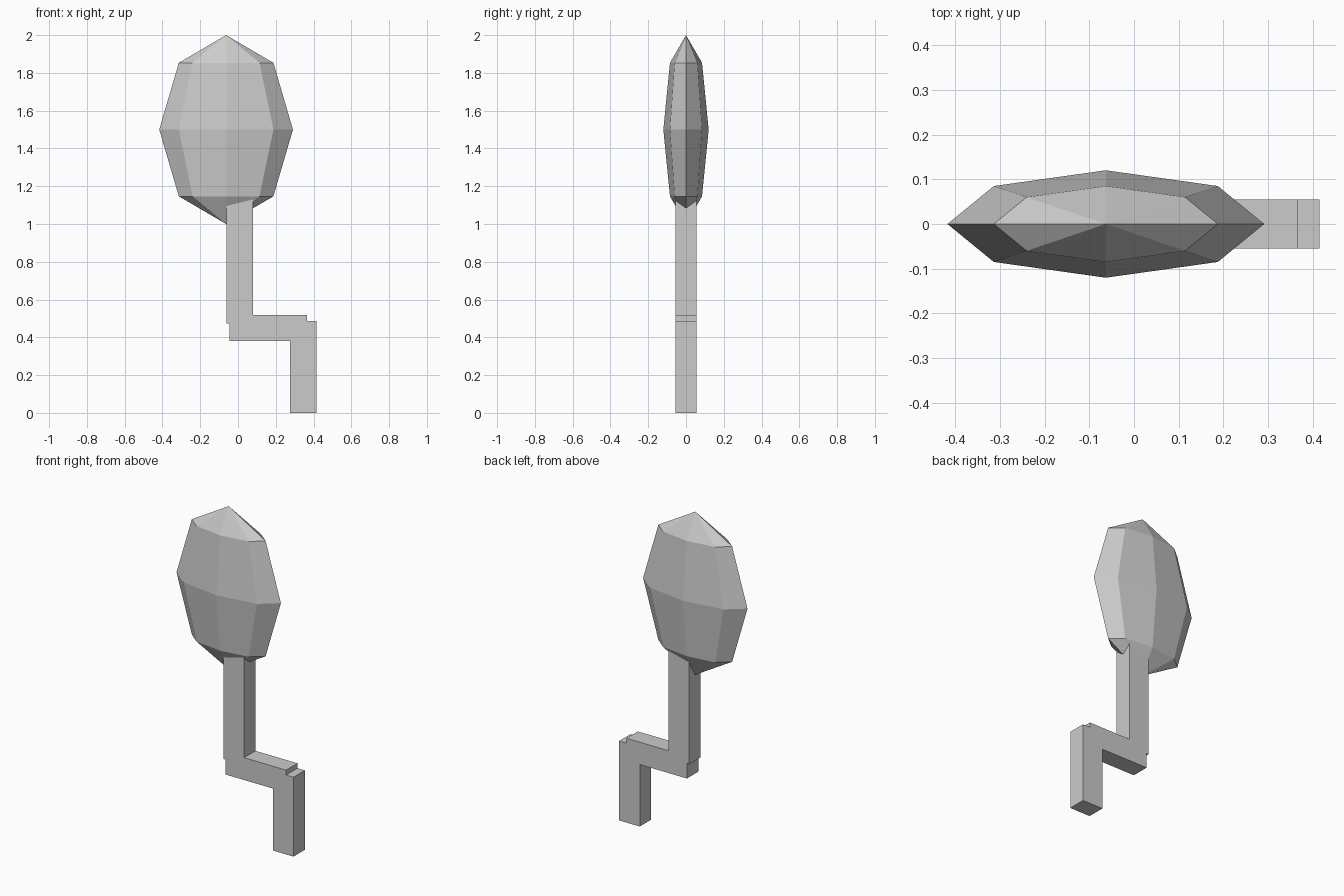
import bpy, bmesh
from mathutils import Matrix, Vector

if "Cube" in bpy.data.objects:
    bpy.data.objects.remove(bpy.data.objects["Cube"])


def add_object(name, bm):
    bmesh.ops.recalc_face_normals(bm, faces=bm.faces)
    mesh = bpy.data.meshes.new(name)
    bm.to_mesh(mesh)
    bm.free()
    obj = bpy.data.objects.new(name, mesh)
    bpy.context.collection.objects.link(obj)
    return obj


# Crooked trunk: stepped profile in the xz plane, extruded along y
HALF_DEPTH = 0.055
profile = [(0.275, 0), (0.415, 0), (0.415, 0.487), (0.365, 0.487),
           (0.365, 0.517), (0.08, 0.517), (0.08, 1.2), (-0.06, 1.2),
           (-0.06, 0.472), (-0.045, 0.472), (-0.045, 0.38), (0.275, 0.38)]
bm = bmesh.new()
face = bm.faces.new([bm.verts.new((x, -HALF_DEPTH, z)) for x, z in profile])
extruded = bmesh.ops.extrude_face_region(bm, geom=[face])["geom"]
bmesh.ops.translate(bm, vec=(0, 2 * HALF_DEPTH, 0),
                    verts=[v for v in extruded if isinstance(v, bmesh.types.BMVert)])
add_object("trunk", bm)

# Flattened low-poly crown
bm = bmesh.new()
bmesh.ops.create_uvsphere(bm, u_segments=8, v_segments=4, radius=1)
bmesh.ops.transform(bm, verts=bm.verts,
                    matrix=Matrix.LocRotScale(Vector((-0.063, 0, 1.5)), None,
                                              Vector((0.354, 0.12, 0.5))))
add_object("crown", bm)
